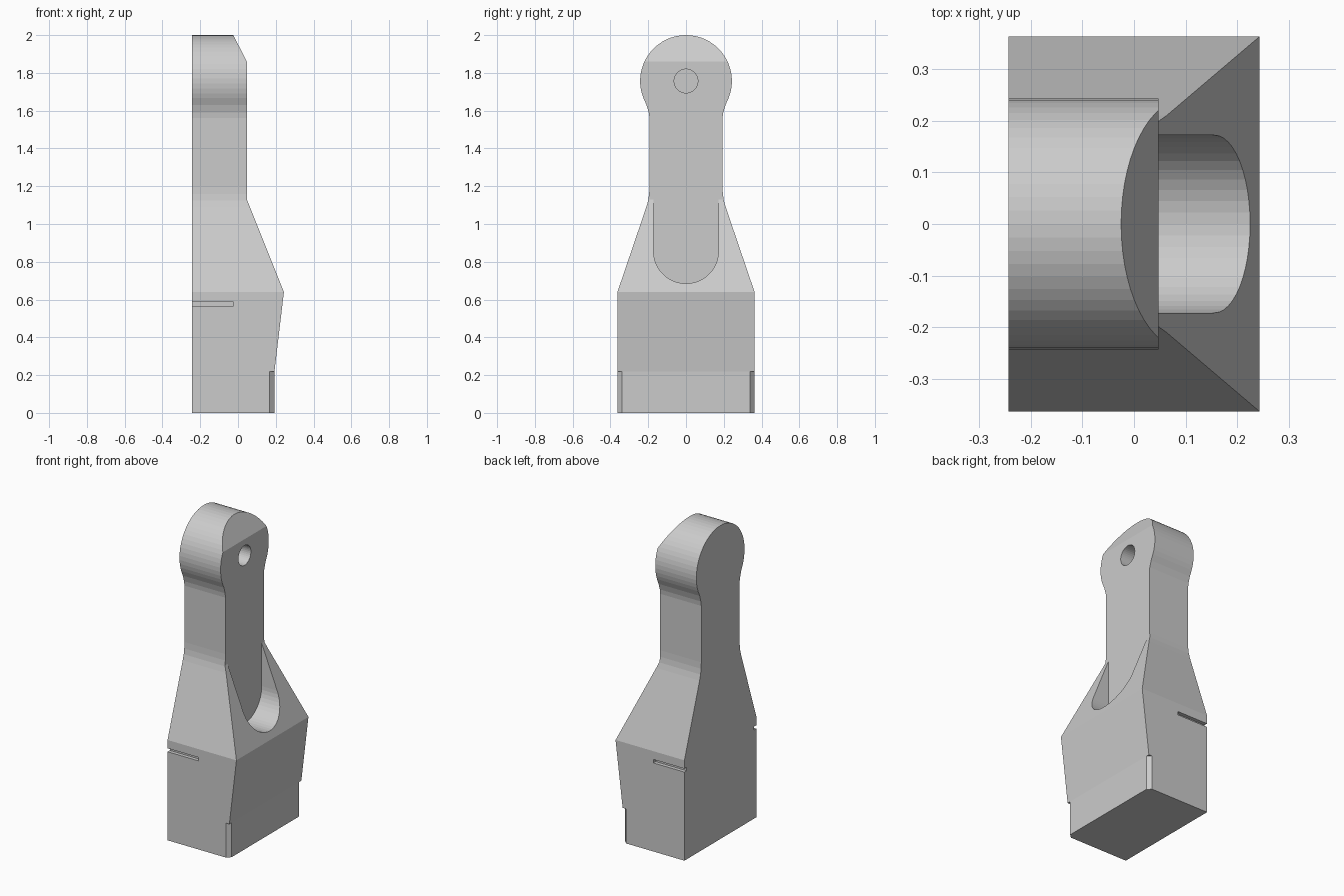
import bpy, bmesh
from math import sin, cos, radians

if "Cube" in bpy.data.objects:
    bpy.data.objects.remove(bpy.data.objects["Cube"])


def prism(name, pts, axis, lo, hi):
    """Extrude a 2D profile along an axis: x takes (y,z), y takes (x,z), z takes (x,y)."""
    place = {'x': lambda a, b, d: (d, a, b),
             'y': lambda a, b, d: (a, d, b),
             'z': lambda a, b, d: (a, b, d)}[axis]
    bm = bmesh.new()
    rings = [[bm.verts.new(place(a, b, d)) for a, b in pts] for d in (lo, hi)]
    bm.faces.new(rings[0])
    bm.faces.new(rings[1])
    n = len(pts)
    for i in range(n):
        j = (i + 1) % n
        bm.faces.new((rings[0][i], rings[0][j], rings[1][j], rings[1][i]))
    bmesh.ops.recalc_face_normals(bm, faces=bm.faces)
    mesh = bpy.data.meshes.new(name)
    bm.to_mesh(mesh)
    bm.free()
    obj = bpy.data.objects.new(name, mesh)
    bpy.context.collection.objects.link(obj)
    return obj


def arc(cx, cy, r, a0, a1, n):
    angles = [radians(a0 + (a1 - a0) * i / n) for i in range(n + 1)]
    return [(cx + r * cos(a), cy + r * sin(a)) for a in angles]


def boolean(target, tool, operation='DIFFERENCE'):
    mod = target.modifiers.new(tool.name, 'BOOLEAN')
    mod.operation, mod.object, mod.solver = operation, tool, 'EXACT'
    bpy.context.view_layer.objects.active = target
    bpy.ops.object.modifier_apply(modifier=mod.name)
    bpy.data.objects.remove(tool)


BACK, NECK, HEAD_Z = -0.243, 0.047, 1.757

# Broad outline: square base, tapered shoulders, neck and round head
half = [(0.363, 0), (0.363, 0.64), (0.21, 1.09), (0.2, 1.125), (0.195, 1.16), (0.193, 1.2),
        (0.193, 1.56), (0.197, 1.59), (0.209, 1.63)]
outline = half + arc(0, HEAD_Z, 0.243, -22, 202, 36) + [(-y, z) for y, z in reversed(half)]
body = prism('lever_body', outline, 'x', BACK, 0.5)

# Thickness profile
thickness = [(BACK, -0.1), (0.193, -0.1), (0.193, 0.22), (0.243, 0.64), (NECK, 1.13),
             (NECK, 1.86), (-0.025, 2.0), (-0.025, 2.1), (-0.4, 2.1), (-0.4, -0.1)]
boolean(body, prism('thickness_cutter', thickness, 'y', -0.6, 0.6), 'INTERSECT')

# Rounded pocket in the shoulder, flush with the neck face
pocket = arc(0, 0.857, 0.172, 180, 360, 24) + [(0.172, 1.3), (-0.172, 1.3)]
boolean(body, prism('pocket_cutter', pocket, 'x', NECK, 0.5))

# Blind pin hole in the head
hole = arc(0, HEAD_Z, 0.063, 0, 350, 35)
boolean(body, prism('hole_cutter', hole, 'x', -0.12, 0.2))

# Side slits and chamfered lower corners, on both sides
slit = [(-0.4, 0.565), (-0.025, 0.565), (-0.025, 0.587), (-0.4, 0.587)]
for s in (-1, 1):
    boolean(body, prism('slit_cutter', slit, 'y', *sorted((s * 0.34, s * 0.5))))
    corner = [(0.143, s * 0.386), (0.218, s * 0.317), (0.3, s * 0.317),
              (0.3, s * 0.5), (0.143, s * 0.5)]
    boolean(body, prism('corner_cutter', corner, 'z', -0.1, 0.22))
